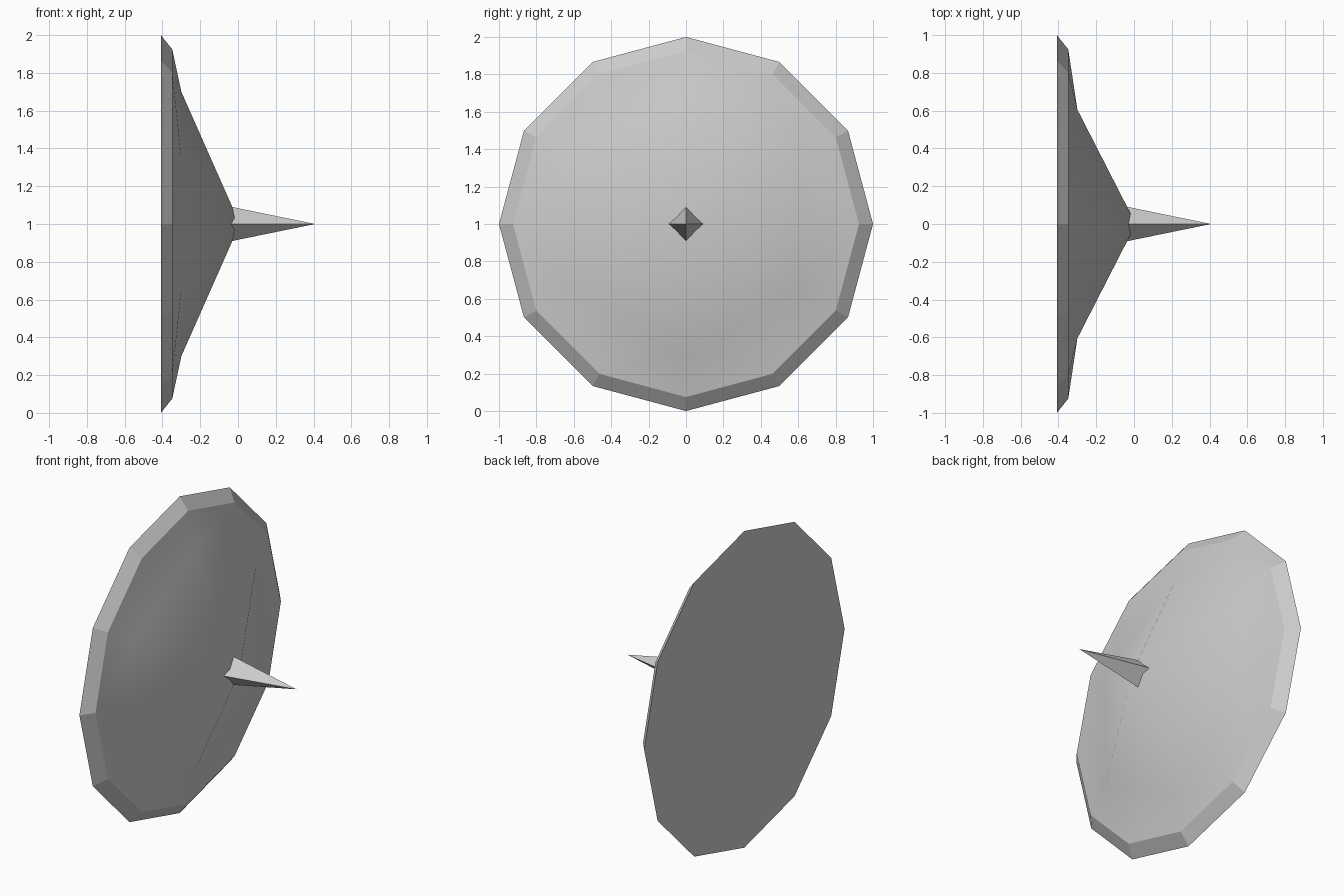
import bpy, bmesh
from math import sin, cos, tau

cube = bpy.data.objects.get("Cube")
if cube:
    bpy.data.objects.remove(cube)

# One light grey for everything
grey = bpy.data.materials.new("light_grey")
grey.use_nodes = True
colour = (0.604, 0.604, 0.604, 1)
grey.diffuse_color = colour
grey.node_tree.nodes["Principled BSDF"].inputs["Base Color"].default_value = colour


def ring(bm, count, x, radius):
    """Ring of vertices around the x axis, starting at the top."""
    return [bm.verts.new((x, radius * sin(tau * i / count), 1 + radius * cos(tau * i / count)))
            for i in range(count)]


def fan(bm, loop, tip, smooth=False):
    """Triangles joining a ring to a tip vertex."""
    for i, v in enumerate(loop):
        bm.faces.new((v, loop[(i + 1) % len(loop)], tip)).smooth = smooth


def finish(bm, name):
    bmesh.ops.recalc_face_normals(bm, faces=bm.faces[:])
    mesh = bpy.data.meshes.new(name)
    bm.to_mesh(mesh)
    bm.free()
    mesh.materials.append(grey)
    bpy.context.collection.objects.link(bpy.data.objects.new(name, mesh))


# Shield disc: shallow dished back, faceted rim, smooth dome narrowing to six sides
bm = bmesh.new()
outer = ring(bm, 12, -0.408, 1.0)
inner = ring(bm, 12, -0.348, 0.925)
hexagon = ring(bm, 6, -0.30, 0.70)
peak = bm.verts.new((0.01, 0, 1))
hollow = bm.verts.new((-0.34, 0, 1))
fan(bm, outer, hollow, smooth=True)
for i in range(12):
    j = (i + 1) % 12
    bm.faces.new((outer[i], outer[j], inner[j], inner[i]))
for i in range(6):
    a, b = hexagon[i], hexagon[(i + 1) % 6]
    p, q, r = inner[2 * i], inner[2 * i + 1], inner[(2 * i + 2) % 12]
    for tri in ((a, p, q), (a, q, b), (b, q, r)):
        bm.faces.new(tri).smooth = True
fan(bm, hexagon, peak, smooth=True)
for edge in bm.edges:
    if not all(f.smooth for f in edge.link_faces):
        edge.smooth = False
finish(bm, "shield_disc")

# Four-sided spike, its base sunk into the dome
bm = bmesh.new()
base = ring(bm, 4, -0.08, 0.1)
fan(bm, base, bm.verts.new((0.408, 0, 1)))
bm.faces.new(base)
finish(bm, "centre_spike")
